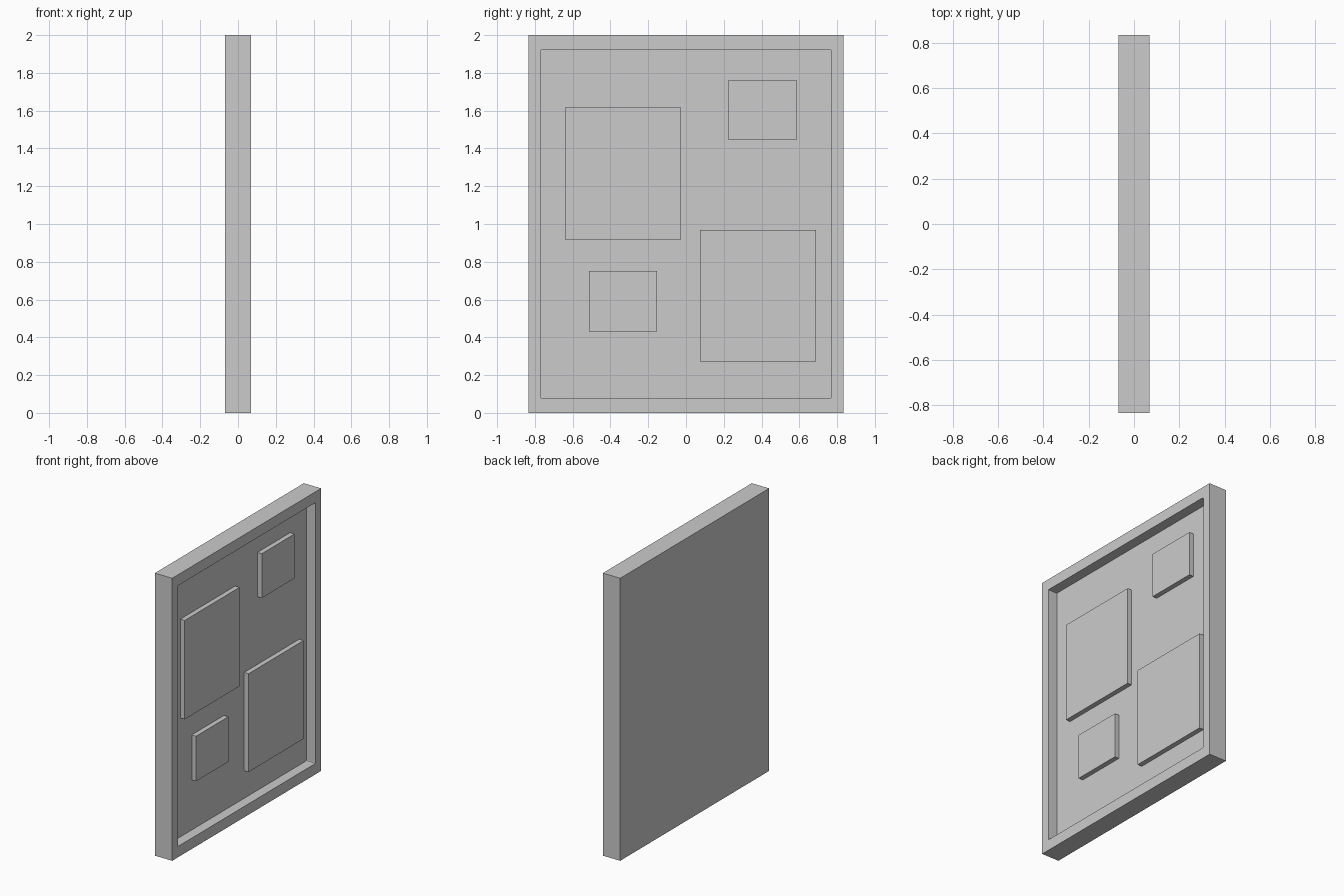
import bpy, bmesh
from mathutils import Vector

if "Cube" in bpy.data.objects:
    bpy.data.objects.remove(bpy.data.objects["Cube"], do_unlink=True)

HALF_X, HALF_Y, HEIGHT = 0.068, 0.833, 2.0
FLOOR_X, PANEL_X = -0.003, 0.031

grey = bpy.data.materials.new("light grey")
grey.use_nodes = True
colour = (0.6, 0.6, 0.6, 1)
grey.diffuse_color = colour
grey.node_tree.nodes["Principled BSDF"].inputs["Base Color"].default_value = colour


def box(bm, low, high):
    """Add an axis-aligned box between two corners."""
    low, high = Vector(low), Vector(high)
    verts = bmesh.ops.create_cube(bm, size=1)["verts"]
    for v in verts:
        v.co = (low + high) / 2 + v.co * (high - low)


def finish(bm, name):
    """Turn the bmesh into a named grey object."""
    bmesh.ops.recalc_face_normals(bm, faces=bm.faces)
    mesh = bpy.data.meshes.new(name)
    bm.to_mesh(mesh)
    bm.free()
    mesh.materials.append(grey)
    bpy.context.collection.objects.link(bpy.data.objects.new(name, mesh))


# Tray: a slab whose +x face is inset and sunk to leave a raised rim
bm = bmesh.new()
box(bm, (-HALF_X, -HALF_Y, 0), (HALF_X, HALF_Y, HEIGHT))
face = max(bm.faces, key=lambda f: f.calc_center_median().x)
bmesh.ops.inset_individual(bm, faces=[face], thickness=0.07)
for v in face.verts:
    v.co.y = 0.77 if v.co.y > 0 else -0.77
    v.co.z = 1.923 if v.co.z > 1 else 0.077
rim = list(face.verts)
floor = bmesh.ops.extrude_discrete_faces(bm, faces=[face])["faces"][0]
for v in floor.verts:
    v.co.x = FLOOR_X

# Slightly rounded corners inside the rim
corners = [e for e in bm.edges if abs(e.verts[0].co.x - e.verts[1].co.x) > 0.03
           and abs(e.verts[0].co.y) < 0.8]
bmesh.ops.bevel(bm, geom=corners, offset=0.007, segments=2, profile=0.5,
                affect='EDGES')
finish(bm, "rimmed_board")

# Raised rectangular panels on the recessed floor: y range, z range
panels = {
    "large_upper_panel": (-0.64, -0.026, 0.918, 1.618),
    "small_upper_panel": (0.222, 0.588, 1.447, 1.761),
    "large_lower_panel": (0.074, 0.689, 0.272, 0.968),
    "small_lower_panel": (-0.513, -0.153, 0.431, 0.75),
}
for name, (y0, y1, z0, z1) in panels.items():
    bm = bmesh.new()
    box(bm, (FLOOR_X, y0, z0), (PANEL_X, y1, z1))
    finish(bm, name)
